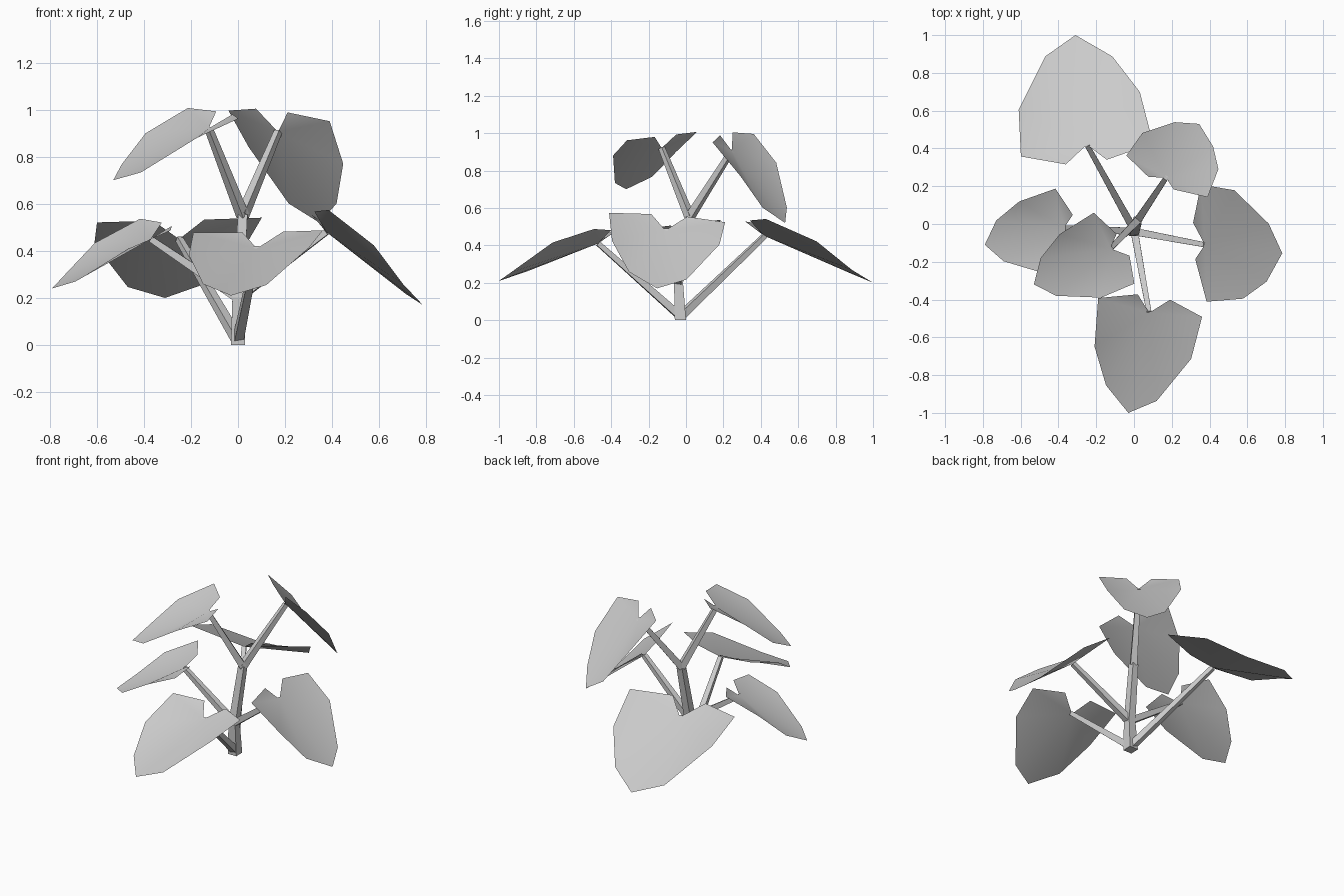
import bpy
import bmesh
from mathutils import Vector

cube = bpy.data.objects.get("Cube")
if cube:
    bpy.data.objects.remove(cube, do_unlink=True)

grey = bpy.data.materials.new("plain_grey")
grey.use_nodes = True
grey.diffuse_color = (0.6, 0.6, 0.6, 1)
grey.node_tree.nodes["Principled BSDF"].inputs["Base Color"].default_value = grey.diffuse_color

# Half-heart leaf rim as (across, along, lift), from the tip back to the lobe
LEFT_RIM = [(-.24, .83, .015), (-.48, .325, .12), (-.5, -.09, .1), (-.17, -.185, .06)]
RIGHT_RIM = [(.26, .77, .01), (.44, .385, .1), (.5, -.09, .1), (.14, -.18, .06)]


def add_object(name, bm, smooth):
    mesh = bpy.data.meshes.new(name)
    bm.to_mesh(mesh)
    bm.free()
    mesh.materials.append(grey)
    for face in mesh.polygons:
        face.use_smooth = smooth
    obj = bpy.data.objects.new(name, mesh)
    bpy.context.collection.objects.link(obj)
    return obj


def add_leaf(name, notch, tip, across):
    """Cupped heart-shaped sheet, fanned out from the notch where the stem ends."""
    notch, across = Vector(notch), Vector(across)
    along = Vector(tip) - notch
    lift = across.cross(along).normalized() * along.length
    rim = RIGHT_RIM[::-1] + [(0, 1, 0)] + LEFT_RIM
    bm = bmesh.new()
    centre = bm.verts.new(notch)
    verts = [bm.verts.new(notch + across * u + along * v + lift * w) for u, v, w in rim]
    for a, b in zip(verts, verts[1:]):
        bm.faces.new((centre, a, b))
    return add_object(name, bm, True)


def add_stem(name, start, end, r_start, r_end):
    """Tapered four-sided stem between two points."""
    start, end = Vector(start), Vector(end)
    axis = (end - start).normalized()
    side = axis.cross(Vector((0, 0, 1)))
    side = side.normalized() if side.length > 0.25 else Vector((1, 0, 0))
    other = axis.cross(side).normalized()
    corners = [side + other, other - side, -side - other, side - other]
    bm = bmesh.new()
    low = [bm.verts.new(start + c * r_start) for c in corners]
    high = [bm.verts.new(end + c * r_end) for c in corners]
    for i in range(4):
        j = (i + 1) % 4
        bm.faces.new((low[i], low[j], high[j], high[i]))
    bm.faces.new(low[::-1])
    bm.faces.new(high)
    for vert in bm.verts:
        vert.co.z = max(vert.co.z, 0)
    bmesh.ops.recalc_face_normals(bm, faces=bm.faces)
    return add_object(name, bm, False)


# Joints of the main stem
base = (0, -.03, .02)
node = (0, -.04, .2)
fork = (.02, .02, .55)
add_stem("lower_trunk", (0, -.03, 0), node, .03, .024)
add_stem("upper_trunk", node, fork, .024, .02)

# Each leaf: stem start, notch, tip, vector across the lobes
plants = {
    "back": (base, (-.25, .42, .45), (-.31, 1, .2), (.7, .07, .02)),
    "front": (base, (.08, -.47, .41), (-.03, -1, .21), (-.55, .1, -.01)),
    "left_side": (node, (.375, -.11, .48), (.785, -.155, .17), (.03, -.62, .05)),
    "right_side": (node, (-.37, -.02, .45), (-.79, -.11, .24), (-.13, .42, .05)),
    "upper_back": (fork, (.17, .245, .905), (.345, .53, .52), (.43, -.22, -.045)),
    "upper_front": (fork, (-.125, -.13, .92), (-.53, -.32, .7), (-.215, .375, .045)),
}
for name, (start, notch, tip, across) in plants.items():
    add_leaf(name + "_leaf", notch, tip, across)
    add_stem(name + "_stem", start, notch, .02, .013)
